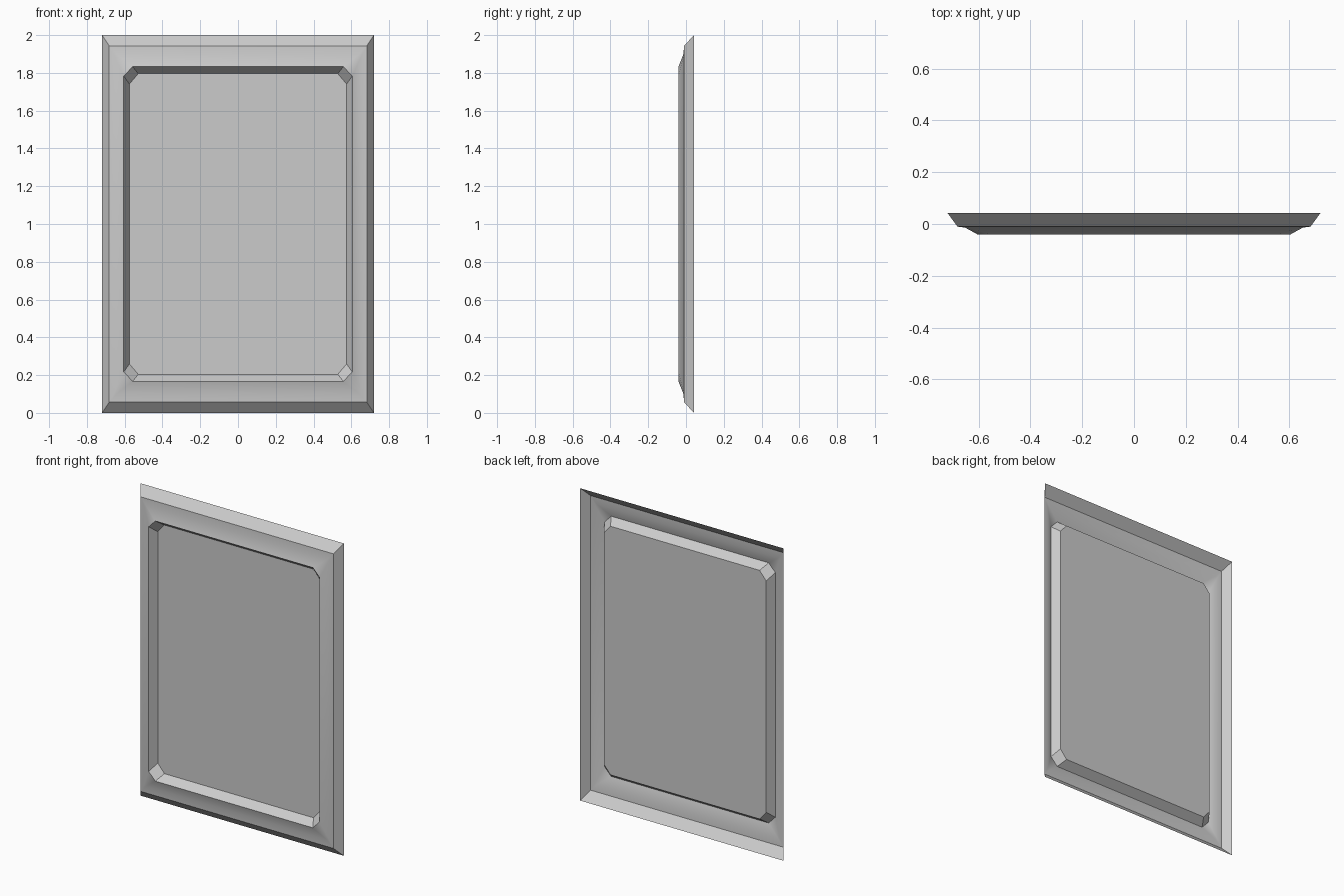
import bpy, bmesh

if "Cube" in bpy.data.objects:
    bpy.data.objects.remove(bpy.data.objects["Cube"])

CZ = 1.0

def ring(bm, hx, hz, y, cx, cz):
    """Rectangle with corners cut by cx, cz (4 points when uncut)."""
    pts = []
    for sx, sz in ((1, 1), (-1, 1), (-1, -1), (1, -1)):
        pair = [(sx * hx, sz * (hz - cz)), (sx * (hx - cx), sz * hz)]
        if sx * sz < 0:
            pair.reverse()
        pts += pair
    return [bm.verts.new((x, y, CZ + z)) for x, z in pts]

def finish(bm, name):
    bmesh.ops.remove_doubles(bm, verts=bm.verts, dist=0.0005)
    me = bpy.data.meshes.new(name)
    bm.to_mesh(me)
    bm.free()
    ob = bpy.data.objects.new(name, me)
    bpy.context.collection.objects.link(ob)
    bpy.ops.object.select_all(action='DESELECT')
    ob.select_set(True)
    bpy.context.view_layer.objects.active = ob
    bpy.ops.object.shade_smooth_by_angle(angle=0.53)
    return ob

# half width, half height, depth, corner cut in x and z
OUTER = (0.72, 1.0, 0.042, 0, 0)
RIDGE = (0.682, 0.943, -0.010, 0, 0)
COVE = (0.652, 0.898, -0.014, 0.012, 0.012)
RIM = (0.605, 0.833, -0.040, 0.047, 0.05)
INSET = (0.575, 0.796, 0.010, 0.047, 0.055)

# open-backed moulded frame
bm = bmesh.new()
rings = [ring(bm, *r) for r in (OUTER, RIDGE, COVE, RIM, INSET)]
for a, b in zip(rings, rings[1:]):
    for i in range(8):
        j = (i + 1) % 8
        bm.faces.new((a[j], a[i], b[i], b[j]))
bmesh.ops.remove_doubles(bm, verts=bm.verts, dist=0.0005)
bmesh.ops.dissolve_degenerate(bm, edges=bm.edges, dist=0.0001)
bm.normal_update()
finish(bm, "frame")

# recessed flat panel
bm = bmesh.new()
bm.faces.new(ring(bm, *INSET)[::-1])
bm.normal_update()
if bm.faces[:][0].normal.y > 0:
    bmesh.ops.reverse_faces(bm, faces=bm.faces)
finish(bm, "panel")
